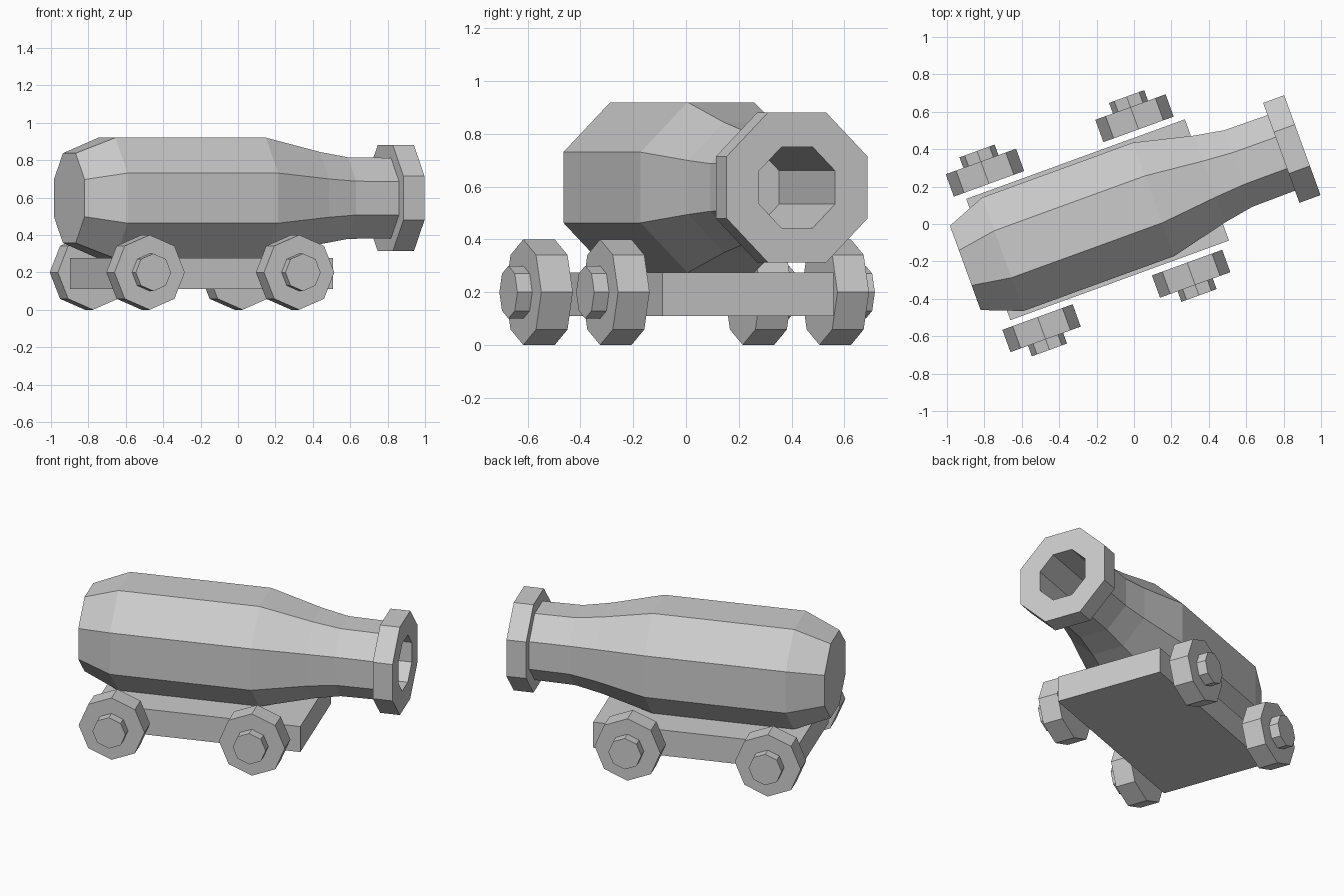
import bpy
import bmesh
from math import radians, cos, sin, tau, pi
from mathutils import Matrix, Vector

cube = bpy.data.objects.get("Cube")
if cube:
    bpy.data.objects.remove(cube, do_unlink=True)

# One plain grey for everything
GREY = (0.6, 0.6, 0.6, 1.0)
grey = bpy.data.materials.new("plain grey")
grey.use_nodes = True
grey.diffuse_color = GREY
grey.node_tree.nodes["Principled BSDF"].inputs["Base Color"].default_value = GREY

SIDES = 8
CENTRE_Y = 0.088                       # centre line of the whole cannon
TURN = Matrix.Rotation(radians(20), 4, "Z")


def finish(name, bm, matrix):
    """Turn a bmesh into a flat-shaded grey object."""
    bmesh.ops.transform(bm, matrix=TURN @ matrix, verts=bm.verts)
    bmesh.ops.recalc_face_normals(bm, faces=bm.faces)
    mesh = bpy.data.meshes.new(name)
    bm.to_mesh(mesh)
    bm.free()
    mesh.materials.append(grey)
    obj = bpy.data.objects.new(name, mesh)
    bpy.context.collection.objects.link(obj)
    return obj


def lathe(name, profile, phase, matrix):
    """Octagonal solid around local z from (height, corner radius) points."""
    bm = bmesh.new()
    rings = []
    for h, r in profile:
        angles = [phase + tau * i / SIDES for i in range(SIDES)]
        rings.append([bm.verts.new((r * cos(a), r * sin(a), h)) for a in angles])
    for low, high in zip(rings, rings[1:]):
        for i in range(SIDES):
            j = (i + 1) % SIDES
            bm.faces.new((low[i], low[j], high[j], high[i]))
    bm.faces.new(rings[0])
    bm.faces.new(rings[-1])
    return finish(name, bm, matrix)


# Barrel: breech, belly, neck, muzzle ring and hollow bore (flat-to-flat radii)
barrel_profile = [
    (-0.928, 0.24), (-0.714, 0.323), (0.143, 0.323), (0.46, 0.247),
    (0.625, 0.218), (0.87, 0.215), (0.87, 0.284), (0.99, 0.284),
    (0.99, 0.153), (0.37, 0.153),
]
half_step = pi / SIDES
along_x = Matrix.Translation((0, CENTRE_Y, 0.597)) @ Matrix.Rotation(pi / 2, 4, "Y")
lathe("barrel", [(h, r / cos(half_step)) for h, r in barrel_profile],
      half_step, along_x)

# Carriage bed
bm = bmesh.new()
bmesh.ops.create_cube(bm, size=1)
bmesh.ops.scale(bm, vec=Vector((1.244, 0.69, 0.165)), verts=bm.verts)
finish("carriage_bed", bm, Matrix.Translation((-0.175, CENTRE_Y, 0.193)))

# Four wheels with raised hubs
wheel_profile = [(0, 0.2), (0.127, 0.2), (0.127, 0.1), (0.187, 0.1)]
for end, x in (("rear", -0.655), ("front", 0.196)):
    for side, s in (("right", -1), ("left", 1)):
        place = Matrix.Translation((x, CENTRE_Y + s * 0.379, 0.2))
        outward = Matrix.Rotation(-s * pi / 2, 4, "X")
        lathe(f"{end}_{side}_wheel", wheel_profile, 0, place @ outward)
